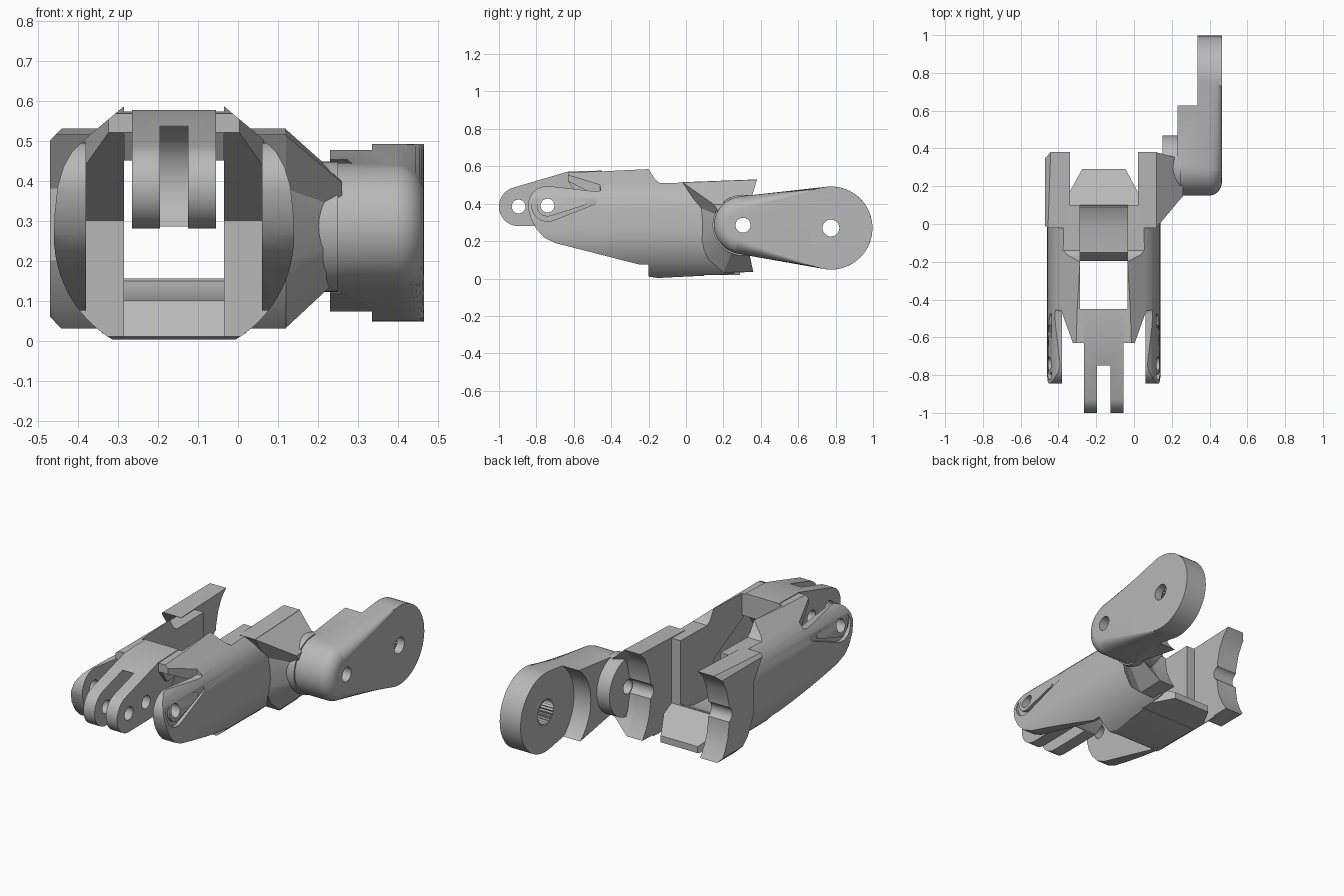
import bpy, bmesh, math
from math import cos, sin, pi

old = bpy.data.objects.get("Cube")
if old:
    bpy.data.objects.remove(old, do_unlink=True)

grey = bpy.data.materials.new("plain grey")
grey.use_nodes = True
GREY = (0.48, 0.48, 0.48, 1)
grey.diffuse_color = GREY
grey.node_tree.nodes["Principled BSDF"].inputs["Base Color"].default_value = GREY

MID = -0.16               # centre plane of the fork
ELBOW = (0.305, 0.285)    # rear pivot (y, z)
FAR = (0.775, 0.27)       # far arm pivot
FRONT = (-0.74, 0.39)     # plate pivot
TIP = (-0.895, 0.385)     # clevis pivot


def loft(name, rings):
    """Closed solid through rings of equal point count."""
    bm = bmesh.new()
    loops = [[bm.verts.new(p) for p in ring] for ring in rings]
    n = len(loops[0])
    for a, b in zip(loops, loops[1:]):
        for i in range(n):
            j = (i + 1) % n
            bm.faces.new((a[i], a[j], b[j], b[i]))
    bm.faces.new(loops[0])
    bm.faces.new(loops[-1])
    bmesh.ops.recalc_face_normals(bm, faces=bm.faces)
    mesh = bpy.data.meshes.new(name)
    bm.to_mesh(mesh)
    bm.free()
    mesh.materials.append(grey)
    ob = bpy.data.objects.new(name, mesh)
    bpy.context.collection.objects.link(ob)
    return ob


def side_prism(name, pts, x0, x1):
    return loft(name, [[(x, y, z) for y, z in pts] for x in (x0, x1)])


def front_prism(name, pts, y0, y1):
    return loft(name, [[(x, y, z) for x, z in pts] for y in (y0, y1)])


def combine(ob, other, op):
    mod = ob.modifiers.new("cut", 'BOOLEAN')
    mod.operation, mod.object, mod.solver = op, other, 'EXACT'
    dg = bpy.context.evaluated_depsgraph_get()
    mesh = bpy.data.meshes.new_from_object(ob.evaluated_get(dg))
    ob.modifiers.clear()
    ob.data = mesh
    bpy.data.objects.remove(other, do_unlink=True)
    return ob


def arc(c, r, a0, a1, n):
    return [(c[0] + r * cos(a0 + (a1 - a0) * i / n),
             c[1] + r * sin(a0 + (a1 - a0) * i / n)) for i in range(n + 1)]


def circle(c, r, n=32):
    return arc(c, r, 0, 2 * pi * (n - 1) / n, n - 1)


def link(c1, r1, c2, r2, n=32):
    """Outline wrapped around two circles."""
    dy, dz = c2[0] - c1[0], c2[1] - c1[1]
    base = math.atan2(dz, dy)
    a = math.acos((r1 - r2) / math.hypot(dy, dz))
    return arc(c2, r2, base - a, base + a, n) + arc(c1, r1, base + a, base + 2 * pi - a, n)


def drill(ob, c, r, x0=-0.6, x1=0.6):
    return combine(ob, side_prism("bore", circle(c, r), x0, x1), 'DIFFERENCE')


def mirrored(ob, name):
    bm = bmesh.new()
    bm.from_mesh(ob.data)
    for v in bm.verts:
        v.co.x = 2 * MID - v.co.x
    bmesh.ops.reverse_faces(bm, faces=bm.faces)
    mesh = bpy.data.meshes.new(name)
    bm.to_mesh(mesh)
    bm.free()
    mesh.materials.clear()
    mesh.materials.append(grey)
    twin = bpy.data.objects.new(name, mesh)
    bpy.context.collection.objects.link(twin)


# Side wall: thick body with an undercut nose, tapered in plan
body = [(-0.63, 0.568), (-0.63, 0.52), (-0.2, 0.3), (-0.2, 0.01), (-0.15, 0.003),
        (0.1, 0.015), (0.1, 0.515), (-0.14, 0.51), (-0.165, 0.53), (-0.2, 0.585), (-0.45, 0.573)]
wall = side_prism("left_wall", body, -0.035, 0.3)
nose = [(0, -0.64), (0.065, -0.46), (0.31, -0.42), (0.31, -0.7)]
combine(wall, loft("nose", [[(x, y, z) for x, y in nose] for z in (0, 1)]), 'DIFFERENCE')

# Thin front plate and rear extension join it, then a barrel section rounds the whole
plate = arc(FRONT, 0.105, pi / 2, pi * 1.05, 10) + [
    (-0.83, 0.32), (-0.8, 0.265), (-0.76, 0.22), (-0.7, 0.19), (-0.25, 0.075),
    (-0.15, 0.075), (-0.15, 0.48), (-0.42, 0.48), (-0.48, 0.465)]
combine(wall, side_prism("plate", plate, 0.06, 0.3), 'UNION')
rear = [(0.05, 0.013), (0.26, 0.025), (0.26, 0.5), (0.05, 0.5)]
combine(wall, side_prism("rear", rear, 0.02, 0.3), 'UNION')
barrel = [(-0.04, -0.01)] + arc((MID, 0.26), 0.3, -1.1, 0, 16) + [
    (0.138, 0.32), (0.131, 0.385), (0.116, 0.435), (0.095, 0.472), (0.06, 0.506),
    (0.01, 0.548), (-0.04, 0.59)]
combine(wall, front_prism("barrel", barrel, -1, 1), 'INTERSECT')

# Shallow groove round the raised pivot pad
groove = side_prism("groove", link(FRONT, 0.085, (-0.5, 0.42), 0.025, 14), 0.118, 0.3)
pad = side_prism("pad", link(FRONT, 0.058, (-0.55, 0.405), 0.015, 14), 0.1, 0.4)
combine(groove, pad, 'DIFFERENCE')
combine(wall, groove, 'DIFFERENCE')
drill(wall, FRONT, 0.037)
mirrored(wall, "right_wall")

# Rear ear with a hollowed end and chamfered outer edges
ear_side = [(0.36, 0.035), (0.325, 0.09), (0.3, 0.15), (0.288, 0.22), (0.285, 0.285),
            (0.29, 0.35), (0.31, 0.43), (0.34, 0.49), (0.38, 0.53),
            (-0.02, 0.515), (0.07, 0.38), (0.07, 0.2), (0.12, 0.1), (0.2, 0.03)]
ear_front = [(0.02, 0.028), (0.12, 0.028), (0.15, 0.06), (0.15, 0.5), (0.12, 0.531), (0.02, 0.531)]
ear = side_prism("left_ear", ear_side, 0.01, 0.3)
combine(ear, front_prism("ear_section", ear_front, -1, 1), 'INTERSECT')
drill(ear, ELBOW, 0.045)
mirrored(ear, "right_ear")

# The left ear carries a tapered boss in place of its chamfers
trim = [(0.12, 0), (0.3, 0), (0.3, 1), (0.12, 1)]
combine(ear, front_prism("trim", trim, -1, 1), 'DIFFERENCE')
boss = loft("elbow_boss", [
    [(x, ELBOW[0] + (y - ELBOW[0]) * s, ELBOW[1] + (z - ELBOW[1]) * s) for y, z in ear_side]
    for x, s in ((0.118, 1), (0.26, 0.48))])
drill(boss, ELBOW, 0.045)

# Top bridge and front clevis, its slot hollowed around the plate pivot
side_prism("top_bridge", [(-0.63, 0.52), (-0.58, 0.45), (-0.45, 0.45), (-0.45, 0.573), (-0.63, 0.568)],
           -0.285, -0.035)
lug = arc(TIP, 0.105, pi * 0.6, pi * 1.5, 24) + [
    (-0.74, 0.282), (-0.63, 0.285), (-0.55, 0.34), (-0.47, 0.45), (-0.45, 0.45),
    (-0.45, 0.577), (-0.63, 0.572)]
clevis = side_prism("front_clevis", lug, -0.265, -0.055)
slot = [(-0.195, 0), (-0.125, 0), (-0.125, 1), (-0.195, 1)]
combine(clevis, front_prism("slot", slot, -1.2, -0.75), 'DIFFERENCE')
drill(clevis, FRONT, 0.145, -0.195, -0.125)
for pivot in (TIP, FRONT):
    drill(clevis, pivot, 0.037)

# Lower bridge with a sloped tongue behind it
side_prism("lower_bridge", [(-0.195, 0.01), (-0.15, 0.003), (0.1, 0.015), (0.1, 0.155),
                            (0.05, 0.125), (-0.02, 0.108), (-0.15, 0.1)], -0.285, -0.035)
tongue = [(-0.34, 0.09), (0.02, 0.09), (0.02, 0.17), (-0.045, 0.29), (-0.275, 0.29), (-0.34, 0.17)]
loft("lower_tongue", [[(x, y, 0.018) for x, y in tongue],
                      [(x, y, 0.155 - (y - 0.09) * 0.5) for x, y in tongue]])

# Offset arm: rounded outer edge at the elbow, stepped down to a disc at the far end
levels = [(0.23, 0)] + [(0.395 + 0.07 * sin(t), 0.07 * (1 - cos(t)))
                        for t in [i * pi / 16 for i in range(9)]]
arm = loft("arm", [[(x, y, z) for y, z in link(ELBOW, 0.155 - d, FAR, 0.222)] for x, d in levels])
drill(arm, FAR, 0.255, 0.1, 0.335)
combine(arm, side_prism("hub", circle(ELBOW, 0.163, 48), 0.15, 0.25), 'UNION')
drill(arm, ELBOW, 0.04)
drill(arm, FAR, 0.045)
teeth = 28
spline = [(FAR[0] + r * cos(i * pi / teeth), FAR[1] + r * sin(i * pi / teeth))
          for i, r in enumerate([0.064, 0.075] * teeth)]
combine(arm, side_prism("spline", spline, 0.3, 0.42), 'DIFFERENCE')

# Smooth the round surfaces while keeping edges sharp
bpy.ops.object.select_all(action='DESELECT')
for ob in bpy.context.collection.objects:
    if ob.type == 'MESH' and ob.data.materials and ob.data.materials[0] == grey:
        ob.select_set(True)
        bpy.context.view_layer.objects.active = ob
bpy.ops.object.shade_smooth_by_angle(angle=math.radians(25))
